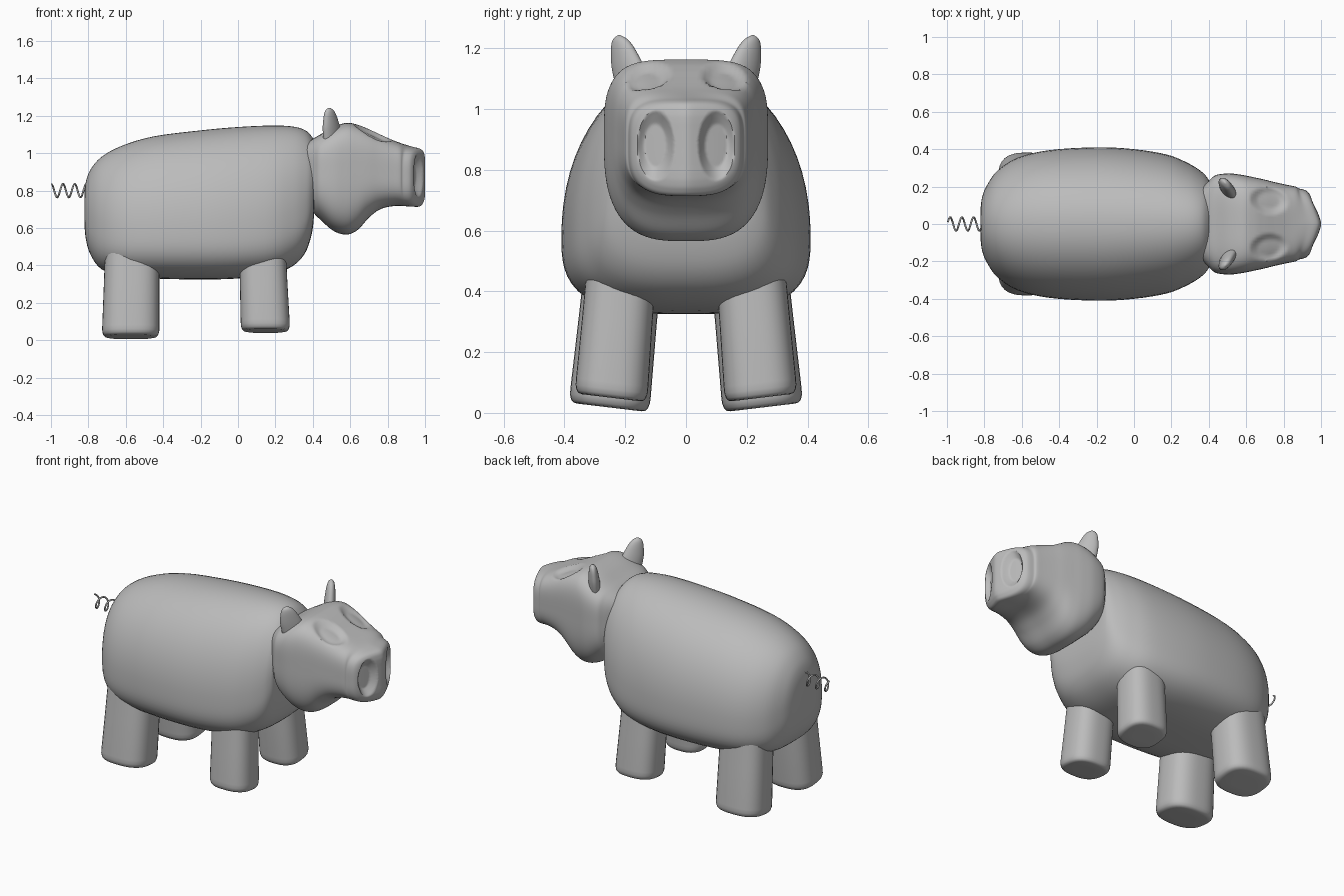
import bpy, bmesh, math
from mathutils import Vector

if "Cube" in bpy.data.objects:
    bpy.data.objects.remove(bpy.data.objects["Cube"])

GREY = bpy.data.materials.new("soft grey")
GREY.diffuse_color = (0.5, 0.5, 0.5, 1)
GREY.use_nodes = True
GREY.node_tree.nodes["Principled BSDF"].inputs["Base Color"].default_value = GREY.diffuse_color


def skin(name, rings, angle=45):
    """Join rings of points into a closed, smooth-shaded tube."""
    bm = bmesh.new()
    vs = [[bm.verts.new(p) for p in r] for r in rings]
    n = len(vs[0])
    for a, b in zip(vs, vs[1:]):
        for i in range(n):
            j = (i + 1) % n
            bm.faces.new((a[i], a[j], b[j], b[i]))
    bm.faces.new(vs[0])
    bm.faces.new(vs[-1])
    bmesh.ops.recalc_face_normals(bm, faces=bm.faces)
    me = bpy.data.meshes.new(name)
    bm.to_mesh(me)
    bm.free()
    me.materials.append(GREY)
    ob = bpy.data.objects.new(name, me)
    bpy.context.collection.objects.link(ob)
    bpy.ops.object.select_all(action='DESELECT')
    ob.select_set(True)
    bpy.context.view_layer.objects.active = ob
    bpy.ops.object.shade_smooth_by_angle(angle=math.radians(angle))
    return ob


def spline(rows, steps):
    """Catmull-Rom subdivision of a list of section rows."""
    out = []
    for i in range(len(rows) - 1):
        p = [rows[max(0, min(len(rows) - 1, i + k))] for k in (-1, 0, 1, 2)]
        for s in range(steps):
            t = s / steps
            out.append([0.5 * (2 * b + (c - a) * t + (2 * a - 5 * b + 4 * c - d) * t * t
                               + (3 * b - a - 3 * c + d) * t ** 3) for a, b, c, d in zip(*p)])
    return out + [rows[-1]]


def superpoint(a, n):
    c, s = math.cos(a), math.sin(a)
    k = (abs(c) ** n + abs(s) ** n) ** (-1 / n)
    return c * k, s * k


def section(x, top, bottom, mid, w, ntop, nbot, count):
    """Cross-section in the yz plane, with different roundness above and below."""
    ring = []
    for i in range(count):
        a = 2 * math.pi * i / count
        u, v = superpoint(a, ntop if math.sin(a) >= 0 else nbot)
        ring.append(Vector((x, w * u, mid + v * ((top - mid) if v >= 0 else (mid - bottom)))))
    return ring


# Body: x, top, bottom, height of widest point, half width
body = [(-0.822, 0.76, 0.64, 0.70, 0.05), (-0.815, 0.84, 0.55, 0.68, 0.13),
        (-0.79, 0.91, 0.46, 0.64, 0.20), (-0.73, 0.98, 0.38, 0.60, 0.285),
        (-0.62, 1.04, 0.345, 0.58, 0.355), (-0.45, 1.09, 0.33, 0.58, 0.395),
        (-0.2, 1.122, 0.325, 0.58, 0.41), (0.0, 1.14, 0.33, 0.58, 0.40),
        (0.18, 1.148, 0.35, 0.60, 0.37), (0.29, 1.143, 0.395, 0.64, 0.325),
        (0.355, 1.125, 0.46, 0.68, 0.285), (0.39, 1.095, 0.55, 0.74, 0.25),
        (0.405, 1.06, 0.65, 0.80, 0.21), (0.408, 0.95, 0.80, 0.87, 0.08)]
skin("body", [section(*r, 2.1, 3.0, 64) for r in spline(body, 4)])

# Head: same layout, ending in concentric rings over the snout face
head = [(0.36, 1.05, 0.74, 0.90, 0.19), (0.405, 1.08, 0.68, 0.90, 0.235),
        (0.44, 1.10, 0.645, 0.90, 0.262), (0.51, 1.14, 0.585, 0.90, 0.27),
        (0.58, 1.162, 0.565, 0.90, 0.262), (0.64, 1.152, 0.59, 0.90, 0.25),
        (0.70, 1.128, 0.655, 0.90, 0.237), (0.76, 1.10, 0.70, 0.89, 0.222),
        (0.84, 1.065, 0.718, 0.88, 0.205), (0.92, 1.038, 0.715, 0.87, 0.192),
        (0.97, 1.025, 0.715, 0.87, 0.185), (0.99, 1.01, 0.735, 0.87, 0.172),
        (0.998, 0.985, 0.76, 0.87, 0.145), (1.0, 0.96, 0.785, 0.87, 0.11),
        (1.0, 0.93, 0.815, 0.87, 0.07), (1.0, 0.90, 0.842, 0.87, 0.035),
        (1.0, 0.873, 0.867, 0.87, 0.004)]


def dish(u, v, ru, rv, depth):
    return depth * min(1, 1.6 * max(0, 1 - (u / ru) ** 2 - (v / rv) ** 2))


def carve(p):
    """Wedge the snout, then press in the nostrils and eye sockets."""
    x, y, z = p
    ay = abs(y)
    f = max(0, min(1, (x - 0.85) / 0.12))
    p.x -= 0.40 * (math.sqrt(ay * ay + 0.0004) - 0.02) * f * f * (3 - 2 * f)
    if x > 0.95:
        p.x -= dish(ay - 0.1, z - 0.88, 0.06, 0.115, 0.032)
    if z > 1.0 and x < 0.9:
        p.z -= dish(x - 0.72 + 0.15 * (ay - 0.125), ay - 0.125, 0.1, 0.072, 0.024)
    return p


skin("head", [[carve(p) for p in section(*r, 4.0, 3.0, 120)] for r in spline(head, 6)])


# Legs: slightly splayed rounded columns with sloping soles
def leg(name, side, top, foot, rx, ry, sole):
    rings = []
    for z, k in ((0.5, 0.95), (0.3, 0.97), (sole + 0.05, 1.0), (sole + 0.028, 0.995),
                 (sole + 0.012, 0.96), (sole + 0.003, 0.9), (sole, 0.8), (sole, 0.4)):
        t = (0.5 - z) / (0.5 - sole)
        cx, cy = (a + (b - a) * t for a, b in zip(top, foot))
        ring = []
        for i in range(40):
            u, v = superpoint(2 * math.pi * i / 40, 2.7)
            ring.append(Vector((cx + rx * k * u, side * (cy + ry * k * v), z + 0.12 * ry * k * v)))
        rings.append(ring)
    skin(name, rings)


# Ears: flattened leaves set diagonally, leaning outward
def ear(name, side):
    base, tip = Vector((0.507, 0.172, 1.07)), Vector((0.488, 0.22, 1.243))
    rings = []
    for t, a, b in spline([(0, 0.07, 0.034), (0.35, 0.066, 0.032), (0.6, 0.055, 0.028),
                           (0.8, 0.042, 0.023), (0.93, 0.026, 0.016), (1.0, 0.004, 0.003)], 3):
        c = base.lerp(tip, t)
        ring = []
        for i in range(28):
            u, v = (a * math.cos(2 * math.pi * i / 28), b * math.sin(2 * math.pi * i / 28))
            ring.append(Vector((c.x + 0.62 * u + 0.78 * v, side * (c.y - 0.78 * u + 0.62 * v), c.z)))
        rings.append(ring)
    skin(name, rings)


for side, label in ((1, "left"), (-1, "right")):
    leg("back_leg_" + label, side, (-0.565, 0.205), (-0.574, 0.253), 0.153, 0.132, 0.018)
    leg("front_leg_" + label, side, (0.13, 0.21), (0.147, 0.247), 0.131, 0.119, 0.05)
    ear("ear_" + label, side)

# Tail: thin corkscrew
rings = []
for i in range(121):
    t = i / 120
    a = 2 * math.pi * 3.2 * t
    r = 0.036
    c = Vector((-0.795 - 0.2 * t, r * math.cos(a), 0.80 + r * math.sin(a)))
    out = Vector((0, math.cos(a), math.sin(a)))
    tan = Vector((-0.2, -r * math.sin(a) * 20.1, r * math.cos(a) * 20.1)).normalized()
    cross = tan.cross(out)
    rings.append([c + 0.005 * (out * math.cos(k * math.pi / 4) + cross * math.sin(k * math.pi / 4))
                  for k in range(8)])
skin("tail", rings, 60)
